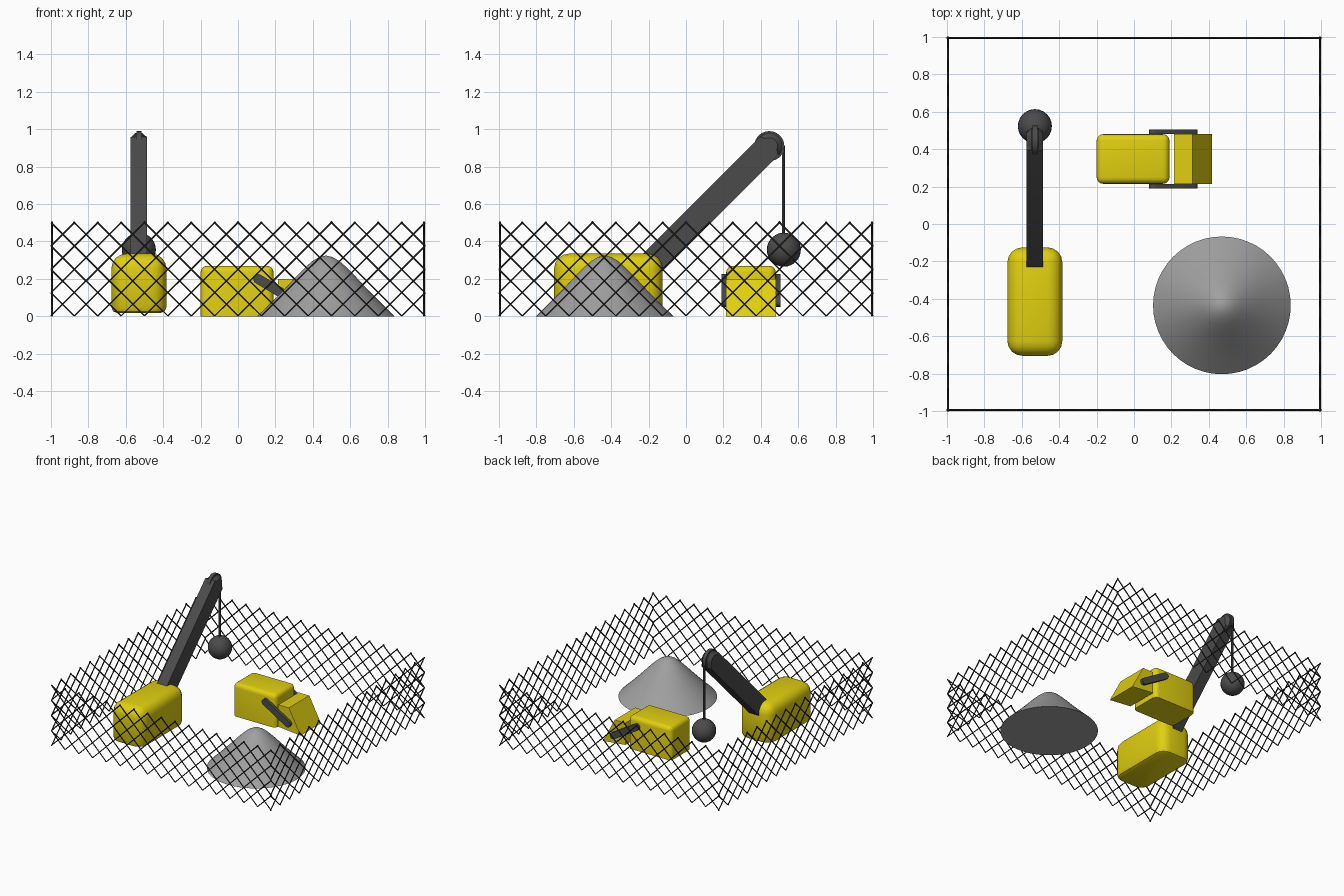
import bpy, bmesh, math
from mathutils import Vector, Matrix

if "Cube" in bpy.data.objects:
    bpy.data.objects.remove(bpy.data.objects["Cube"])


def material(name, c):
    m = bpy.data.materials.new(name)
    m.diffuse_color = (*c, 1)
    m.use_nodes = True
    m.node_tree.nodes["Principled BSDF"].inputs["Base Color"].default_value = m.diffuse_color
    return m


YELLOW = material("yellow", (0.75, 0.63, 0.005))
DARK = material("dark_steel", (0.07, 0.07, 0.07))
BLACK = material("wire_black", (0.03, 0.03, 0.03))
GREY = material("rubble_grey", (0.35, 0.35, 0.35))


def finish(name, bm, mat, smooth=35):
    bmesh.ops.recalc_face_normals(bm, faces=bm.faces[:])
    me = bpy.data.meshes.new(name)
    bm.to_mesh(me)
    bm.free()
    ob = bpy.data.objects.new(name, me)
    bpy.context.collection.objects.link(ob)
    me.materials.append(mat)
    if smooth:
        bpy.ops.object.select_all(action='DESELECT')
        ob.select_set(True)
        bpy.context.view_layer.objects.active = ob
        bpy.ops.object.shade_smooth_by_angle(angle=math.radians(smooth))
    return ob


def rounded_box(name, lo, hi, r, r_bottom, mat):
    lo, hi = Vector(lo), Vector(hi)
    bm = bmesh.new()
    bmesh.ops.create_cube(bm, size=1)
    for v in bm.verts:
        v.co = Vector([(lo[i] + hi[i]) / 2 + v.co[i] * (hi[i] - lo[i]) for i in range(3)])

    def is_bottom(e):
        return all(v.co.z < lo.z + 1e-4 for v in e.verts)

    bmesh.ops.bevel(bm, geom=[e for e in bm.edges if not is_bottom(e)], offset=r,
                    segments=4, profile=0.5, affect='EDGES')
    if r_bottom:
        bmesh.ops.bevel(bm, geom=[e for e in bm.edges if is_bottom(e)], offset=r_bottom,
                        segments=2, profile=0.5, affect='EDGES')
    return finish(name, bm, mat)


def prism(name, pts, axis, lo, hi, mat, bevel=0, smooth=35):
    """Extrude a (horizontal, z) profile along x or y."""
    bm = bmesh.new()
    place = (lambda a, z, d: (d, a, z)) if axis == 'x' else (lambda a, z, d: (a, d, z))
    rings = [[bm.verts.new(place(a, z, d)) for a, z in pts] for d in (lo, hi)]
    caps = [bm.faces.new(rings[0]), bm.faces.new(rings[1][::-1])]
    n = len(pts)
    for i in range(n):
        j = (i + 1) % n
        bm.faces.new((rings[0][i], rings[0][j], rings[1][j], rings[1][i]))
    if bevel:
        edges = list({e for f in caps for e in f.edges})
        bmesh.ops.bevel(bm, geom=edges, offset=bevel, segments=1, affect='EDGES')
    return finish(name, bm, mat, smooth)


def capsule(p, q, r, n=10):
    """Slot-shaped outline from p to q."""
    a = math.atan2(q[1] - p[1], q[0] - p[0])
    pts = []
    for c, start in ((q, a - math.pi / 2), (p, a + math.pi / 2)):
        for i in range(n + 1):
            t = start + math.pi * i / n
            pts.append((c[0] + r * math.cos(t), c[1] + r * math.sin(t)))
    return pts


def add_rod(bm, p, q, r, sides=6):
    p, q = Vector(p), Vector(q)
    d = q - p
    m = Matrix.Translation((p + q) / 2) @ d.to_track_quat('Z', 'Y').to_matrix().to_4x4()
    bmesh.ops.create_cone(bm, cap_ends=True, segments=sides, radius1=r, radius2=r,
                          depth=d.length, matrix=m)


# Fence: crossed diagonal wires clipped to each panel
H, WIRE, PITCH = 0.505, 0.005, 1 / 8
for k, side in enumerate(("front", "right", "back", "left")):
    bm = bmesh.new()
    for s in (1, -1):
        for i in range(-4, 16):
            c = -1 + PITCH * i
            x0, x1 = max(c, -1), min(c + H, 1)
            if x1 - x0 > 0.02:
                add_rod(bm, (s * x0, -0.995, x0 - c), (s * x1, -0.995, x1 - c), WIRE, 5)
    bmesh.ops.rotate(bm, verts=bm.verts[:], cent=(0, 0, 0),
                     matrix=Matrix.Rotation(k * math.pi / 2, 3, 'Z'))
    for v in bm.verts:
        v.co.z = max(v.co.z, 0)
    finish("fence_" + side, bm, BLACK, 0)

# Wrecking crane: body, boom, pulley, cable and ball
CX = -0.53
rounded_box("crane_body", (CX - 0.147, -0.705, 0.018), (CX + 0.147, -0.125, 0.335), 0.08, 0.03, YELLOW)
TIP = (0.445, 0.91)
prism("crane_boom", capsule((-0.22, 0.245), TIP, 0.07), 'x', CX - 0.044, CX + 0.044, DARK, 0.025)
prism("crane_pulley", capsule(TIP, (TIP[0] + 0.001, TIP[1]), 0.08, 14), 'x', CX - 0.014, CX + 0.014, DARK)
bm = bmesh.new()
add_rod(bm, (CX, 0.52, 0.91), (CX, 0.52, 0.42), 0.008, 8)
finish("crane_cable", bm, DARK)
bm = bmesh.new()
bmesh.ops.create_uvsphere(bm, u_segments=24, v_segments=14, radius=0.091,
                          matrix=Matrix.Translation((CX, 0.523, 0.356)))
finish("wrecking_ball", bm, DARK)

# Bulldozer: body, wedge blade and two push arms
rounded_box("dozer_body", (-0.2, 0.215, 0), (0.19, 0.48, 0.27), 0.035, 0, YELLOW)
prism("dozer_blade", [(0.215, 0.02), (0.418, 0), (0.312, 0.2), (0.215, 0.2)],
      'y', 0.215, 0.48, YELLOW, smooth=0)
for name, y in (("near", 0.19), ("far", 0.48)):
    prism("dozer_arm_" + name, capsule((0.107, 0.2), (0.314, 0.076), 0.026, 6),
          'y', y, y + 0.025, DARK)

# Rubble pile: turned profile with a rounded peak
bm = bmesh.new()
profile = [(0.368, 0), (0.30, 0.066), (0.22, 0.147), (0.15, 0.222), (0.105, 0.267),
           (0.07, 0.297), (0.035, 0.317)]
N = 48
rings = [[bm.verts.new((0.47 + r * math.cos(2 * math.pi * i / N),
                        -0.435 + r * math.sin(2 * math.pi * i / N), z)) for i in range(N)]
         for r, z in profile]
peak = bm.verts.new((0.47, -0.435, 0.325))
bm.faces.new(rings[0][::-1])
for i in range(N):
    j = (i + 1) % N
    for a, b in zip(rings, rings[1:]):
        bm.faces.new((a[i], a[j], b[j], b[i]))
    bm.faces.new((rings[-1][i], rings[-1][j], peak))
finish("rubble_pile", bm, GREY)
